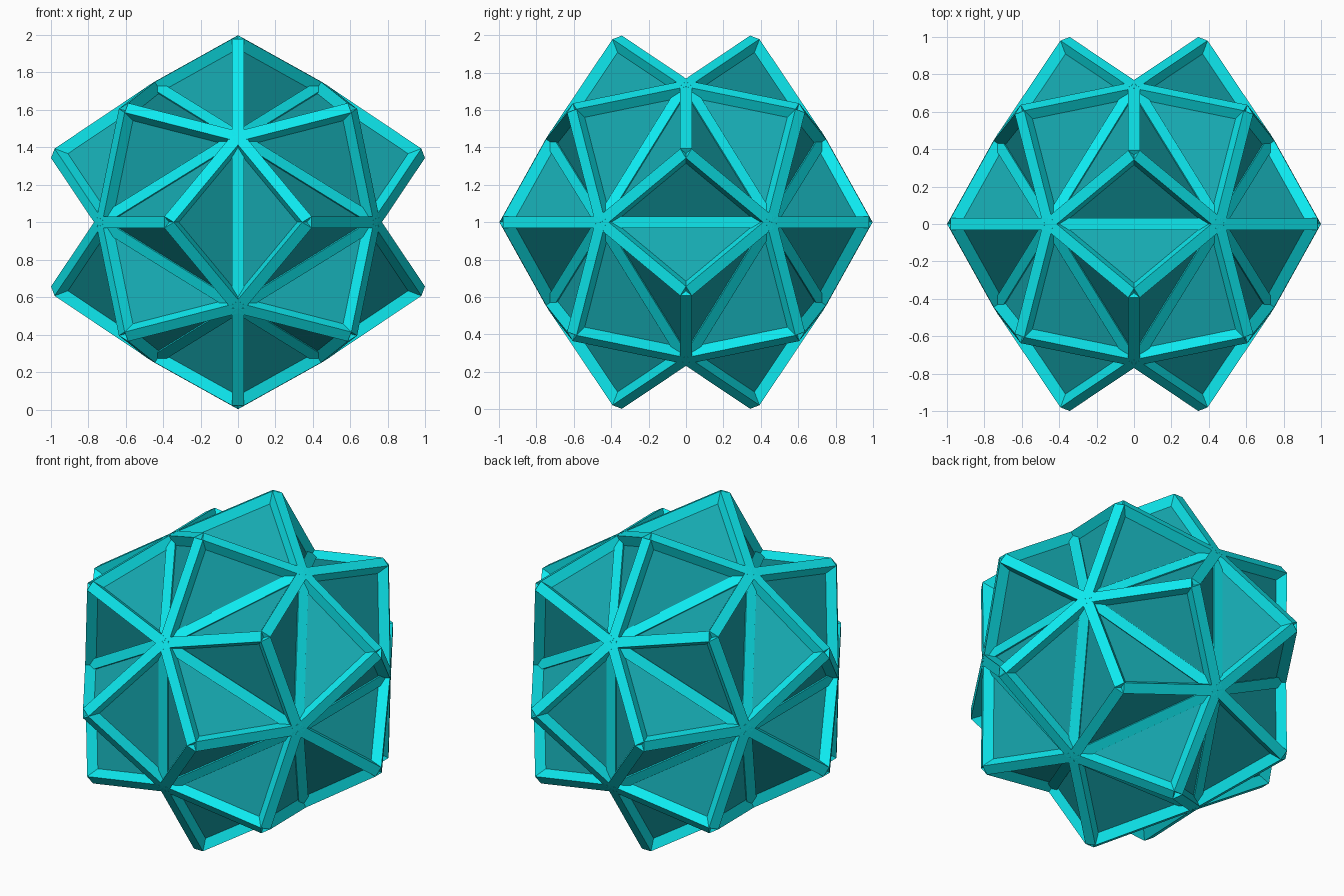
import bpy, bmesh, math
from mathutils import Matrix, Vector

if "Cube" in bpy.data.objects:
    bpy.data.objects.remove(bpy.data.objects["Cube"])

EDGE = 0.884          # icosahedron edge length
BAR = 0.062           # square bar width
CENTRE = Vector((0, 0, 1))
PHI = (1 + math.sqrt(5)) / 2


def material(name, colour):
    mat = bpy.data.materials.new(name)
    mat.diffuse_color = colour
    mat.use_nodes = True
    mat.node_tree.nodes["Principled BSDF"].inputs["Base Color"].default_value = mat.diffuse_color
    return mat


def finish(bm, name, mat):
    mesh = bpy.data.meshes.new(name)
    bmesh.ops.recalc_face_normals(bm, faces=bm.faces)
    bm.to_mesh(mesh)
    bm.free()
    mesh.materials.append(mat)
    obj = bpy.data.objects.new(name, mesh)
    obj.location = CENTRE
    bpy.context.collection.objects.link(obj)
    return obj


def add_bar(bm, a, b):
    """Square bar from a to b with one flat side facing outward."""
    along = (b - a).normalized()
    out = (a + b) / 2
    out = (out - along * out.dot(along)).normalized()
    side = out.cross(along)
    rot = Matrix((side, out, along)).transposed().to_4x4()
    size = Matrix.Diagonal((BAR, BAR, (b - a).length, 1))
    bmesh.ops.create_cube(bm, size=1,
                          matrix=Matrix.Translation((a + b) / 2) @ rot @ size)


# Icosahedron core
panels = bmesh.new()
for s in (-1, 1):
    for t in (-1, 1):
        p = (0, s * PHI * EDGE / 2, t * EDGE / 2)
        for k in range(3):
            panels.verts.new((p[k], p[(k + 1) % 3], p[(k + 2) % 3]))
bmesh.ops.convex_hull(panels, input=panels.verts[:])
valleys = [tuple(v.co.copy() for v in e.verts) for e in panels.edges]

# Right-angled pyramid on every face
tip_radius = EDGE * (PHI ** 2 / (2 * math.sqrt(3)) + 1 / math.sqrt(6))
tips = bmesh.ops.poke(panels, faces=panels.faces[:])["verts"]
for v in tips:
    v.co = v.co.normalized() * tip_radius
ridges = [(e.other_vert(v).co.copy(), v.co.copy())
          for v in tips for e in v.link_edges]

panel_mat = material("panel_teal", (0.008, 0.40, 0.44, 1))
bar_mat = material("bar_cyan", (0.004, 0.82, 0.87, 1))
finish(panels, "triangle_panels", panel_mat)

# Bars along the ridges and valleys
for name, edges in (("ridge_bars", ridges), ("valley_bars", valleys)):
    bm = bmesh.new()
    for a, b in edges:
        add_bar(bm, a, b)
    finish(bm, name, bar_mat)
